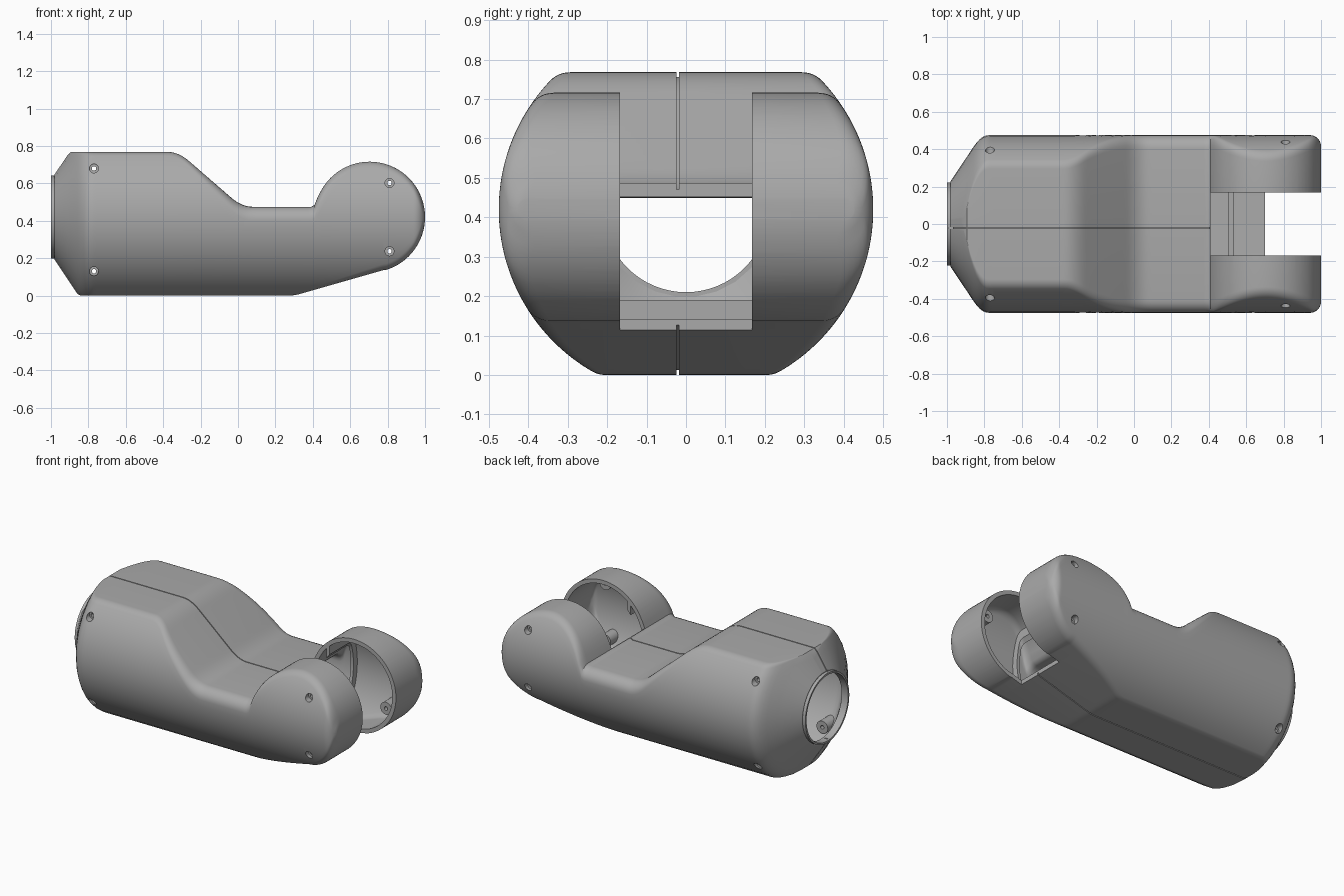
import bpy, bmesh, math
from mathutils import Matrix, Vector

if "Cube" in bpy.data.objects:
    bpy.data.objects.remove(bpy.data.objects["Cube"])

AXIS = 0.42        # height of the long axis
RADIUS = 0.475     # barrel radius
HUB_X, HUB_R = 0.704, 0.296
WALL = 0.026
SLOT = 0.168       # half width of the fork slot

mat = bpy.data.materials.new("grey plastic")
mat.use_nodes = True
GREY = (0.4, 0.4, 0.4, 1)
mat.diffuse_color = GREY
mat.node_tree.nodes["Principled BSDF"].inputs["Base Color"].default_value = GREY


def smax(a, b, k):
    h = max(k - abs(a - b), 0)
    return max(a, b) + h * h / (4 * k)


def smin(a, b, k):
    return -smax(-a, -b, k)


# Outline functions along the length
def hub_half(x):
    return math.sqrt(max(HUB_R ** 2 - (x - HUB_X) ** 2, 0))


def top(x):
    ramp = 0.475 - 0.868 * (x - 0.02)
    z = smax(smin(0.768, ramp, 0.05), 0.475, 0.05)
    if x > HUB_X:
        return AXIS + hub_half(x)
    arm = AXIS + hub_half(x) - 3 * max(HUB_X - HUB_R - x, 0)
    return smax(z, arm, 0.09)


def bottom(x):
    if x > 0.785:
        return AXIS - hub_half(x)
    return smax(0, 0.286 * (x - 0.3), 0.01)


def girth(x):
    r = smin(RADIUS, 0.23 + 1.5 * (x + 0.98), 0.06)
    if x > 0.94:
        r = RADIUS - 0.06 + math.sqrt(max(0.06 ** 2 - (x - 0.94) ** 2, 0))
    return r


def inset(f, x, t):
    """Lower a profile inward by a constant wall thickness."""
    if not t:
        return f(x)
    steps = [t * math.sin(math.pi * i / 24) for i in range(-12, 13)]
    return min(f(x + u) - math.sqrt(max(t * t - u * u, 0)) for u in steps)


def section(x, t):
    """Circle clipped flat above and below, with rounded corners."""
    R = inset(girth, x, t)
    hi = min(inset(top, x, t) - AXIS, R * 0.995)
    lo = min(AXIS + inset(lambda s: -bottom(s), x, t), R * 0.995)
    r = min(0.07 - t / 2, (hi + lo) * 0.45, R * 0.8)
    side, ends = [], []
    for h in (hi, lo):
        cy = math.sqrt((R - r) ** 2 - (h - r) ** 2)
        ends.append((cy, h - r, math.atan2(h - r, cy)))
    (ty, tz, ta), (by, bz, ba) = ends
    n = 6
    for i in range(n):
        a = math.pi / 2 + (ta - math.pi / 2) * i / n
        side.append((ty + r * math.cos(a), tz + r * math.sin(a)))
    for i in range(2 * n + 1):
        a = ta + (-ba - ta) * i / (2 * n)
        side.append((R * math.cos(a), R * math.sin(a)))
    for i in range(1, n + 1):
        a = ba + (math.pi / 2 - ba) * i / n
        side.append((by + r * math.cos(a), -bz - r * math.sin(a)))
    ring = side + [(-y, z) for y, z in reversed(side)]
    return [(x, y, z + AXIS) for y, z in ring]


def finish(name, bm):
    bmesh.ops.recalc_face_normals(bm, faces=bm.faces)
    mesh = bpy.data.meshes.new(name)
    bm.to_mesh(mesh)
    bm.free()
    mesh.materials.append(mat)
    ob = bpy.data.objects.new(name, mesh)
    bpy.context.scene.collection.objects.link(ob)
    return ob


def hull(name, t=0.0):
    start, end, bend = -0.98 + t, 1 - t - 0.001, 0.93 - t
    xs = [start + (bend - start) * i / 110 for i in range(110)]
    xs += [bend + (end - bend) * math.sin(math.pi * i / 24) for i in range(13)]
    bm = bmesh.new()
    rings = [[bm.verts.new(p) for p in section(x, t)] for x in xs]
    for a, b in zip(rings, rings[1:]):
        for i in range(len(a)):
            j = (i + 1) % len(a)
            bm.faces.new((a[i], a[j], b[j], b[i]))
    bm.faces.new(rings[0])
    bm.faces.new(rings[-1])
    # Triangulate so every face is planar for the cuts
    bmesh.ops.triangulate(bm, faces=bm.faces)
    return finish(name, bm)


def boxes(name, *spans):
    bm = bmesh.new()
    for lo, hi in spans:
        lo, hi = Vector(lo), Vector(hi)
        m = Matrix.Translation((lo + hi) / 2) @ Matrix.Diagonal((*(hi - lo), 1))
        bmesh.ops.create_cube(bm, size=1, matrix=m)
    return finish(name, bm)


def rods(name, radius, axis, spans, sides=24):
    """Cylinders along x or y; each span is (centre, length)."""
    turn = Matrix.Rotation(math.pi / 2, 4, "Y" if axis == "X" else "X")
    bm = bmesh.new()
    for centre, length in spans:
        bmesh.ops.create_cone(bm, cap_ends=True, segments=sides, radius1=radius,
                              radius2=radius, depth=length,
                              matrix=Matrix.Translation(centre) @ turn)
    return finish(name, bm)


def combine(ob, tool, operation="DIFFERENCE"):
    mod = ob.modifiers.new("cut", "BOOLEAN")
    mod.object, mod.operation, mod.solver = tool, operation, "EXACT"
    bpy.context.view_layer.update()
    result = bpy.data.meshes.new_from_object(
        ob.evaluated_get(bpy.context.evaluated_depsgraph_get()))
    ob.modifiers.clear()
    ob.data = result
    bpy.data.objects.remove(tool)
    return ob


# Screw positions on both flanks
screws = []
for x, z in ((-0.77, 0.68), (-0.77, 0.13), (0.81, 0.602), (0.81, 0.237)):
    skin = math.sqrt(RADIUS ** 2 - (z - AXIS) ** 2)
    screws += [(x, s, skin, z) for s in (-1, 1)]

# Cavity, keeping screw bosses, a hoop frame and a floor rib as solid
cavity = hull("cavity", WALL)
hoop = boxes("hoop", ((0.51, -1, -1), (0.53, 1, 1)))
combine(cavity, combine(hoop, hull("hoop_core", 0.065)))
combine(cavity, boxes("floor_rib", ((0.505, -1, -1), (0.535, 1, 0.19))))
combine(cavity, rods("bosses", 0.04, "Y",
                     [((x, s * (k + 0.02), z), 0.24) for x, s, k, z in screws]))

# Outer housing with collar
housing = hull("arm_housing")
combine(housing, rods("collar", 0.222, "X", [((-0.98, 0, AXIS), 0.04)], 64), "UNION")
combine(housing, cavity)
combine(housing, rods("collar_bore", 0.21, "X", [((-1, 0, AXIS), 0.24)], 64))

# Fork slot: open above the tongue, open right through at the tip
combine(housing, boxes("slot_upper", ((0.41, -SLOT, 0.19), (1.2, SLOT, 1))))
combine(housing, boxes("slot_tip", ((0.70, -SLOT, -1), (1.2, SLOT, 1))))

# Parting seam between the two half shells
seam = boxes("seam", ((-0.99, -0.024, -0.1), (0.9, -0.018, 1)))
combine(housing, combine(seam, hull("seam_core", 0.012)))

# Counterbored screw holes
combine(housing, rods("screw_heads", 0.024, "Y",
                      [((x, s * (k + 0.07), z), 0.2) for x, s, k, z in screws]))
combine(housing, rods("screw_shafts", 0.012, "Y",
                      [((x, 0, z), 2) for x, s, k, z in screws if s > 0], 16))

bpy.ops.object.select_all(action="DESELECT")
housing.select_set(True)
bpy.context.view_layer.objects.active = housing
bpy.ops.object.shade_smooth_by_angle(angle=math.radians(32))
